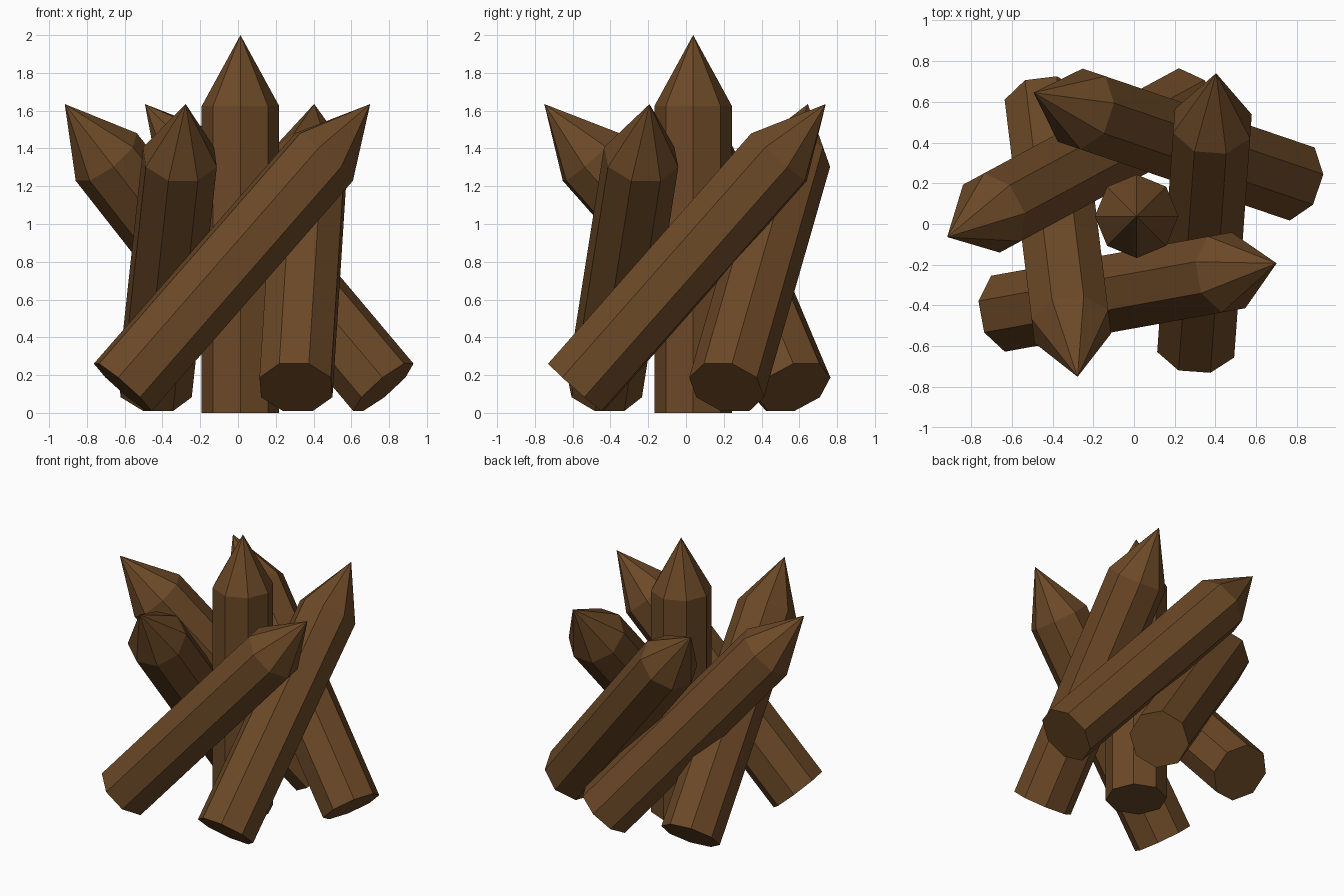
import bpy, bmesh, math
from mathutils import Vector, Matrix

if "Cube" in bpy.data.objects:
    bpy.data.objects.remove(bpy.data.objects["Cube"])

RADIUS, LENGTH, POINT, SIDES = 0.205, 2.0, 0.375, 8

wood = bpy.data.materials.new("brown wood")
wood.diffuse_color = (0.149, 0.066, 0.020, 1)
wood.use_nodes = True
wood.node_tree.nodes["Principled BSDF"].inputs["Base Color"].default_value = wood.diffuse_color


def stake(name, base, tip, twist):
    """Eight-sided post with a pointed end, running from base to tip."""
    base, tip = Vector(base), Vector(tip)
    axis = (tip - base).normalized()
    # side stays horizontal so the leaning posts rest on a flat face
    side = Vector((-axis.y, axis.x, 0))
    side = side.normalized() if side.length > 1e-4 else Vector((0, 1, 0))
    front = side.cross(axis)
    length = (tip - base).length

    bm = bmesh.new()
    rings = []
    for d in (0, length - POINT):
        ring = []
        for i in range(SIDES):
            a = twist + math.tau * i / SIDES
            ring.append(bm.verts.new(base + axis * d + front * RADIUS * math.cos(a)
                                     + side * RADIUS * math.sin(a)))
        rings.append(ring)
    apex = bm.verts.new(tip)
    low, high = rings
    bm.faces.new(low[::-1])
    for i in range(SIDES):
        j = (i + 1) % SIDES
        bm.faces.new((low[i], low[j], high[j], high[i]))
        bm.faces.new((high[i], high[j], apex))
    bmesh.ops.recalc_face_normals(bm, faces=bm.faces)
    mesh = bpy.data.meshes.new(name)
    bm.to_mesh(mesh)
    bm.free()
    mesh.materials.append(wood)
    bpy.context.collection.objects.link(bpy.data.objects.new(name, mesh))


# upright post in the middle
stake("centre_stake", (0.013, 0.038, 0), (0.013, 0.038, LENGTH), 0)

# ring of leaning posts: base x, y and tip x, y
leaning = {
    "front_stake": (-0.61, -0.43, 0.70, -0.193),
    "left_front_stake": (-0.44, 0.575, -0.277, -0.75),
    "left_stake": (0.259, 0.57, -0.917, -0.064),
    "back_stake": (0.77, 0.215, -0.493, 0.645),
    "right_stake": (0.307, -0.583, 0.403, 0.74),
}
for name, (bx, by, tx, ty) in leaning.items():
    stake(name, (bx, by, 0.135), (tx, ty, 1.635), math.pi / SIDES)
